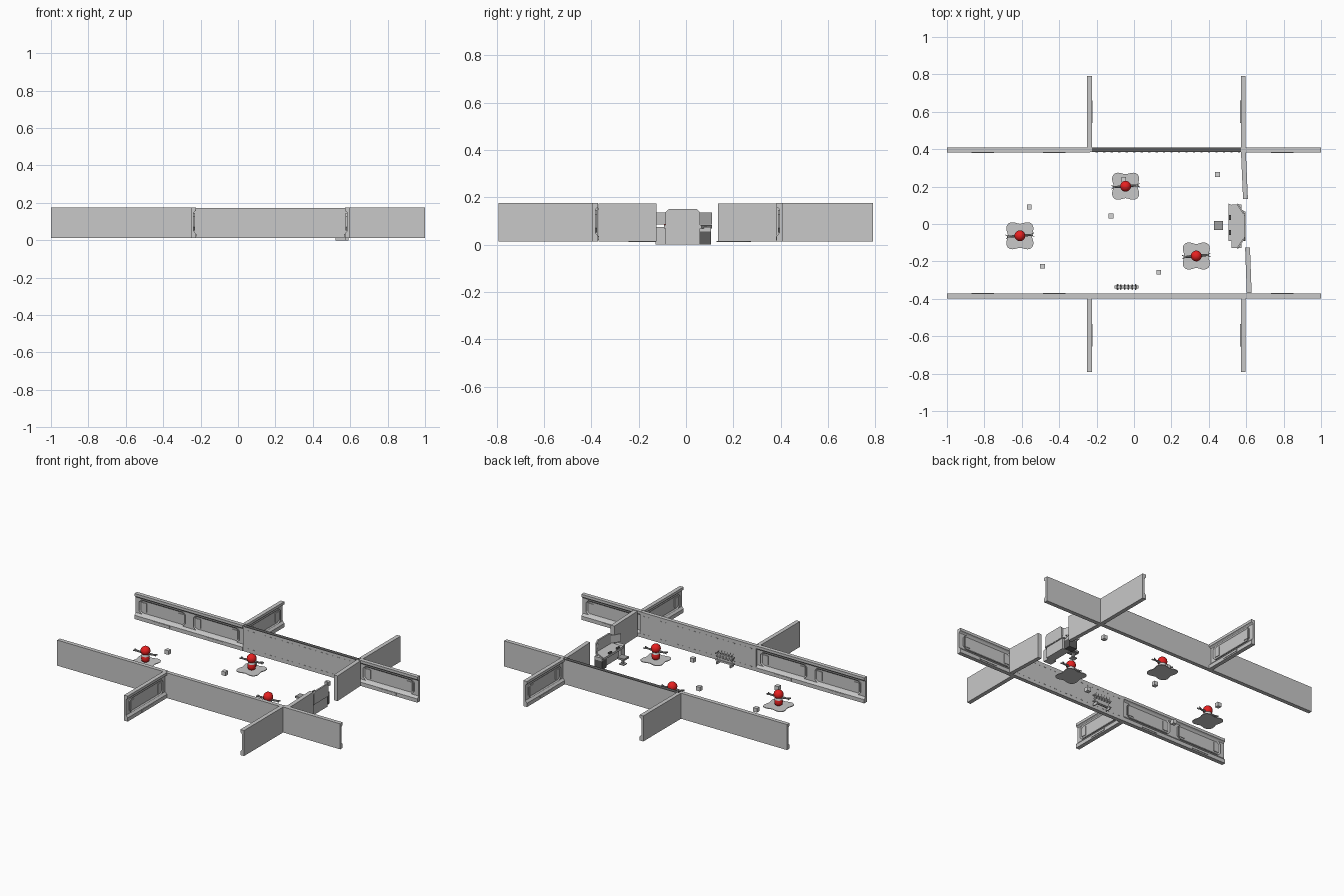
import bpy, bmesh, math
from mathutils import Matrix, Vector

cube = bpy.data.objects.get("Cube")
if cube:
    bpy.data.objects.remove(cube, do_unlink=True)


def material(name, r, g, b):
    m = bpy.data.materials.new(name)
    m.use_nodes = True
    m.diffuse_color = (r, g, b, 1)
    m.node_tree.nodes["Principled BSDF"].inputs["Base Color"].default_value = (r, g, b, 1)
    return m


GREY = material("panel grey", 0.58, 0.58, 0.58)
PALE = material("pale grey", 0.66, 0.66, 0.66)
STEEL = material("steel grey", 0.34, 0.34, 0.34)
DARK = material("dark grey", 0.11, 0.11, 0.11)
RED = material("red", 0.8, 0.015, 0.015)
IDENT = Matrix.Identity(4)


def finish(name, bm, mats, matrix=IDENT, smooth=False):
    bm.transform(matrix)
    bmesh.ops.recalc_face_normals(bm, faces=bm.faces)
    me = bpy.data.meshes.new(name)
    bm.to_mesh(me)
    bm.free()
    for m in mats:
        me.materials.append(m)
    for p in me.polygons:
        p.use_smooth = smooth
    ob = bpy.data.objects.new(name, me)
    bpy.context.scene.collection.objects.link(ob)


def add_box(bm, lo, hi):
    lo, hi = Vector(lo), Vector(hi)
    m = Matrix.Translation((lo + hi) / 2) @ Matrix.Diagonal((*(hi - lo), 1))
    bmesh.ops.create_cube(bm, size=1, matrix=m)


def box(name, lo, hi, mat, matrix=IDENT):
    bm = bmesh.new()
    add_box(bm, lo, hi)
    finish(name, bm, [mat], matrix)


def add_prism(bm, points, shift):
    face = bm.faces.new([bm.verts.new(p) for p in points])
    new = bmesh.ops.extrude_face_region(bm, geom=[face])["geom"]
    bmesh.ops.translate(bm, vec=shift, verts=[v for v in new if isinstance(v, bmesh.types.BMVert)])
    return [f for f in new if isinstance(f, bmesh.types.BMFace)][0]


def prism(name, points, shift, mat, matrix=IDENT):
    bm = bmesh.new()
    add_prism(bm, points, shift)
    finish(name, bm, [mat], matrix)


def octagon(s0, s1, z0, z1, u, c):
    return [(s0 + c, u, z0), (s1 - c, u, z0), (s1, u, z0 + c), (s1, u, z1 - c),
            (s1 - c, u, z1), (s0 + c, u, z1), (s0, u, z1 - c), (s0, u, z0 + c)]


def wall_frame(origin, along, normal):
    return Matrix(((along[0], normal[0], 0, origin[0]), (along[1], normal[1], 0, origin[1]),
                   (0, 0, 1, 0), (0, 0, 0, 1)))


# Panelled wall: thick skirting and cap, with chamfered recessed bays
PROFILE = [(0, .012), (.026, .012), (.026, .036), (.018, .045), (.014, .05), (.014, .148),
           (.018, .153), (.026, .158), (.026, .175), (0, .175)]


def panel_wall(name, origin, along, normal, length, bays):
    frame = wall_frame(origin, along, normal)
    prism(name, [(0, u, z) for u, z in PROFILE], (length, 0, 0), GREY, frame)
    bm = bmesh.new()
    w = length / bays
    for i in range(bays):
        a, b = i * w + .03, (i + 1) * w - .03
        top = add_prism(bm, octagon(a, b, .052, .146, .013, .018), (0, .008, 0))
        bmesh.ops.inset_region(bm, faces=[top], thickness=.009)
        bmesh.ops.translate(bm, vec=(0, -.006, 0), verts=top.verts)
        mid = (a + b) / 2
        for s in (a + .012, b - .05):
            add_box(bm, (s, .014, .07), (s + .038, .019, .128))
        add_box(bm, (mid - .06, .02, .02), (mid + .06, .029, .034))
    finish(name + "_bays", bm, [GREY], frame)


for label, y, n, depth, top in (("front", -.397, 1, .395, .173), ("back", .409, -1, .381, .168)):
    panel_wall(label + "_wall_west", (-1, y), (1, 0), (0, n), .765, 2)
    panel_wall(label + "_wall_east", (.583, y), (1, 0), (0, n), .417, 1)
    # Plain middle length with rows of small studs
    frame = wall_frame((-.235, y), (1, 0), (0, n))
    box(label + "_wall_middle", (0, 0, .012), (.82, .025, top), GREY, frame)
    bm = bmesh.new()
    for i in range(20):
        for z in (.035, .15):
            s = .03 + i * .04
            add_box(bm, (s, .023, z - .002), (s + .012, .0265, z + .002))
    finish(label + "_wall_studs", bm, [GREY], frame)
    # Partition walls running outwards
    for side, x, nx in (("west", -.251, 1), ("east", .597, -1)):
        panel_wall(f"{label}_partition_{side}", (x, y), (0, -n), (nx, 0), depth, 1)
box("back_wall_dark_top", (-.225, .384, .167), (.571, .409, .1705), DARK)

# Slightly skewed end walls beside the doorway
for name, x0, y0, x1, y1 in (("doorway_wall_back", .572, .385, .583, .135),
                             ("doorway_wall_front", .594, -.125, .603, -.37)):
    prism(name, [(x0, y0, .012), (x0 + .026, y0, .012), (x1 + .026, y1, .012), (x1, y1, .012)],
          (0, 0, .161), GREY)

# Control desk
CY = -.012
prism("desk_top", [(.505, CY + .122, .068), (.505, CY - .078, .068), (.595, CY - .08, .068),
                   (.595, CY + .078, .068)], (0, 0, .014), GREY)
box("desk_base", (.535, CY - .075, 0), (.59, CY + .072, .07), GREY)
for i, y in enumerate((CY - .046, CY + .034)):
    box(f"desk_screen_{i + 1}", (.508, y, .082), (.518, y + .026, .092), DARK)
prism("desk_back_panel", [(.587, CY - .075, .07), (.587, CY + .072, .07), (.587, CY + .072, .137),
                          (.587, CY + .058, .15), (.587, CY - .06, .15), (.587, CY - .075, .137)],
      (.01, 0, 0), GREY)
for side, s, mat in (("right", -1, GREY), ("left", 1, DARK)):
    prism(f"desk_wing_{side}", [(.59, CY + s * .07, .085), (.555, CY + s * .122, .085),
                                (.549, CY + s * .117, .085), (.583, CY + s * .066, .085)],
          (0, 0, .05), GREY)
    y0, y1 = sorted((CY + s * .072, CY + s * .117))
    box(f"desk_leg_{side}", (.52, y0, 0), (.575, y1, .055), mat)
    box(f"desk_arm_{side}", (.52, y0, .055), (.575, y1, .075), GREY)

# Stool
box("stool_seat", (.427, -.033, .048), (.477, .015, .06), STEEL)
box("stool_post", (.445, -.016, .015), (.459, -.002, .048), STEEL)
box("stool_foot", (.435, -.025, .012), (.469, .007, .018), GREY)


def lathe(name, profile, mats, matrix, rule):
    bm = bmesh.new()
    n, rings = 20, []
    for r, z in profile:
        rings.append([bm.verts.new((r * math.cos(k * math.tau / n), r * math.sin(k * math.tau / n), z))
                      for k in range(n)])
    for a, b in zip(rings, rings[1:]):
        for k in range(n):
            bm.faces.new((a[k], a[(k + 1) % n], b[(k + 1) % n], b[k]))
    for ring in (rings[0], rings[-1]):
        bm.faces.new(ring)
    for f in bm.faces:
        f.material_index = rule(f.calc_center_median().z)
    finish(name, bm, mats, matrix, True)


# Red figures standing on lobed floor patches
def figure(i, x, y):
    at = Matrix.Translation((x, y, 0))
    pts = []
    for k in range(48):
        t = k * math.tau / 48
        r = .077 + .013 * math.cos(4 * t - math.pi)
        pts.append((r * math.cos(t), r * math.sin(t), .011))
    prism(f"floor_patch_{i}", pts, (0, 0, .004), GREY, at)
    lathe(f"figure_body_{i}", [(.014, .015), (.022, .021), (.025, .034), (.024, .046), (.022, .052),
                               (.022, .068), (.016, .075)], [RED, PALE], at,
          lambda z: 1 if z > .049 else 0)
    bm = bmesh.new()
    bmesh.ops.create_uvsphere(bm, u_segments=20, v_segments=12, radius=.029,
                              matrix=Matrix.Translation((0, 0, .084)))
    finish(f"figure_head_{i}", bm, [RED], at, True)
    bm = bmesh.new()
    for s in (-1, 1):
        turn = Matrix.Rotation(s * math.pi / 2, 4, 'Y')
        bmesh.ops.create_cone(bm, cap_ends=True, segments=8, radius1=.008, radius2=.004, depth=.05,
                              matrix=Matrix.Translation((s * .044, 0, .07)) @ turn)
        for tilt in (-.4, .4):
            m = Matrix.Translation((s * .066, tilt * .014, .072)) @ Matrix.Rotation(s * tilt, 4, 'Z')
            bmesh.ops.create_cube(bm, size=1, matrix=m @ Matrix.Diagonal((.022, .004, .008, 1)))
    finish(f"figure_arms_{i}", bm, [STEEL], at @ Matrix.Rotation(.08, 4, 'Z'))


for i, (x, y) in enumerate(((-.61, -.063), (-.045, .202), (.333, -.171))):
    figure(i + 1, x, y)

# Small scattered cubes
for i, (x, y) in enumerate(((-.56, .091), (-.123, .042), (-.49, -.226), (.132, -.258),
                            (.447, .264), (-.055, .237))):
    box(f"small_cube_{i + 1}", (x - .013, y - .013, .02), (x + .013, y + .013, .046), PALE)

# Spiked rack by the front wall
rack = bmesh.new()
add_box(rack, (-.09, -.342, .025), (.01, -.334, .078))
for z in (.03, .07):
    add_box(rack, (-.105, -.344, z), (.025, -.33, z + .008))
for k in range(6):
    x = -.09 + k * .02
    for tilt in (-.5, .5):
        m = Matrix.Translation((x, -.337, .075)) @ Matrix.Rotation(tilt, 4, 'X')
        bmesh.ops.create_cone(rack, cap_ends=True, segments=6, radius1=.005, radius2=.001,
                              depth=.045, matrix=m)
for x in (-.09, .005):
    add_box(rack, (x, -.354, .012), (x + .006, -.32, .03))
finish("spiked_rack", rack, [GREY], IDENT)
